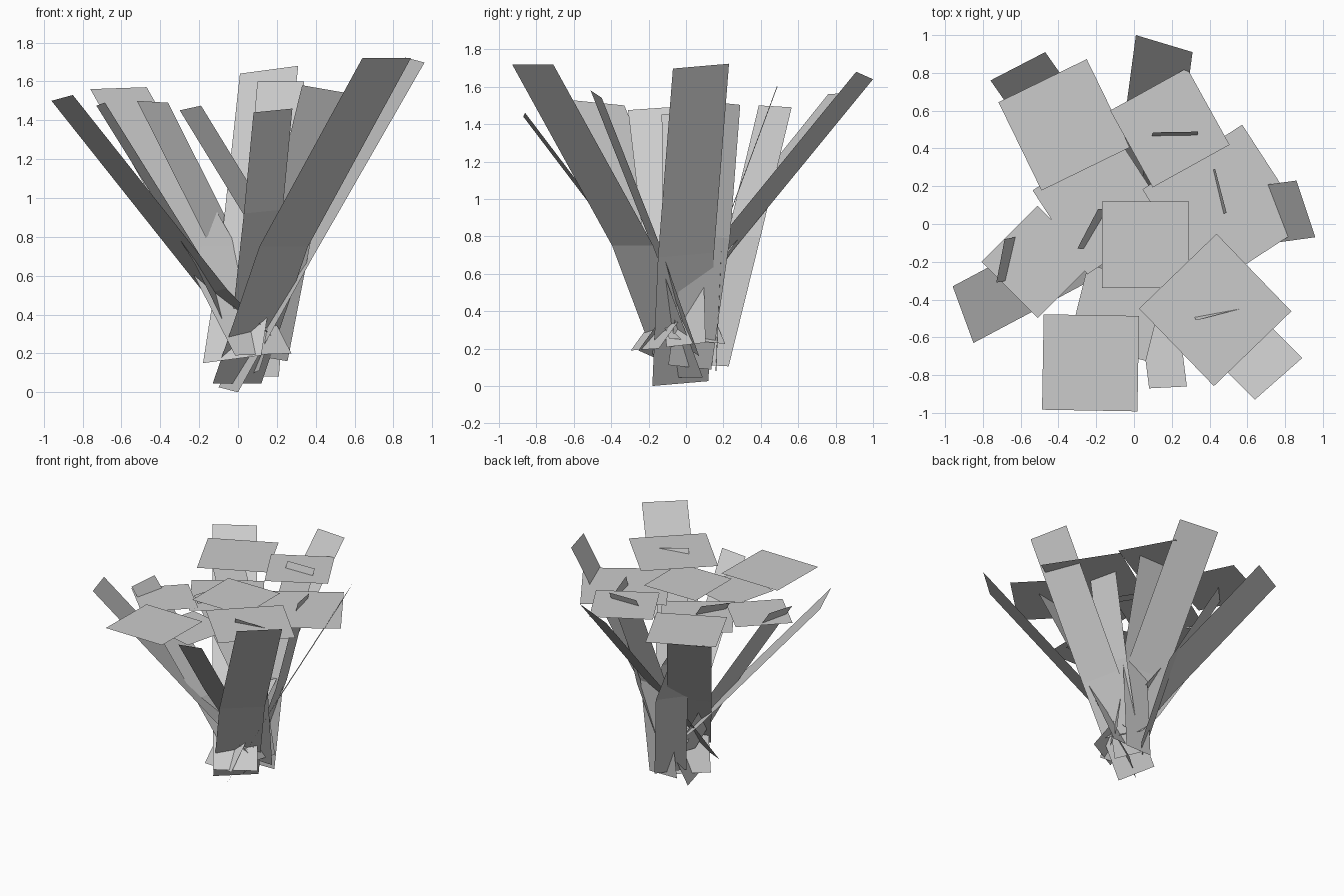
import bpy
import math
from mathutils import Vector, Matrix

cube = bpy.data.objects.get("Cube")
if cube:
    bpy.data.objects.remove(cube, do_unlink=True)

# One plain grey for the whole plant
grey = bpy.data.materials.new("plain_grey")
colour = (0.6, 0.6, 0.6, 1)
grey.diffuse_color = colour
grey.use_nodes = True
grey.node_tree.nodes["Principled BSDF"].inputs["Base Color"].default_value = colour


def add_mesh(name, verts, faces):
    mesh = bpy.data.meshes.new(name)
    mesh.from_pydata(verts, [], faces)
    mesh.materials.append(grey)
    obj = bpy.data.objects.new(name, mesh)
    bpy.context.scene.collection.objects.link(obj)
    return obj


def leaf(name, base, bend, tip, half):
    """Flat strip through the given centres; half is the vector to one edge."""
    half = Vector(half)
    verts = []
    for centre in (base, bend, tip):
        verts += [Vector(centre) - half, Vector(centre) + half]
    faces = [(i, i + 1, i + 3, i + 2) for i in (0, 2)]
    return add_mesh(name, verts, faces)


def flower_card(name, centre, side, angle):
    """Level square card, turned about its centre."""
    turn = Matrix.Rotation(math.radians(angle), 3, "Z")
    corners = ((-1, -1), (1, -1), (1, 1), (-1, 1))
    verts = [Vector(centre) + turn @ Vector((x, y, 0)) * side / 2 for x, y in corners]
    return add_mesh(name, verts, [(0, 1, 2, 3)])


# Outer leaves, crossing each other at the foot
leaf("front_left_leaf", base=(-.005, -.02, .045), bend=(.235, -.285, .75),
     tip=(.765, -.82, 1.72), half=(.125, .11, 0))
leaf("front_leaf", base=(.06, .07, .29), bend=(.13, -.47, .93),
     tip=(.18, -.865, 1.45), half=(.1, .005, .01))
leaf("right_leaf", base=(.15, .06, .24), bend=(-.115, -.06, .52),
     tip=(-.905, -.48, 1.515), half=(.055, -.15, .015))
leaf("left_leaf", base=(-.05, -.03, .013), bend=(.33, 0, .7),
     tip=(.91, .08, 1.71), half=(-.05, .15, .013))
leaf("back_right_leaf", base=(.13, -.22, .195), bend=(-.155, .18, .75),
     tip=(-.615, .835, 1.565), half=(.145, .075, .005))
leaf("back_leaf", base=(-.03, -.21, .17), bend=(.06, .21, .75),
     tip=(.16, .955, 1.66), half=(.15, -.045, .02))

# Inner stems that carry the flower cards
leaf("front_left_stem", base=(.14, .04, .18), bend=(.26, -.18, .8),
     tip=(.445, -.48, 1.56), half=(.115, .03, -.02))
leaf("right_stem", base=(.02, 0, .22), bend=(-.2, -.1, .67),
     tip=(-.707, -.195, 1.483), half=(.022, .115, .008))
leaf("middle_stem", base=(.2, 0, .22), bend=(.1, -.02, .9),
     tip=(-.245, -.025, 1.463), half=(.055, .105, .012))
leaf("left_stem", base=(.08, .02, .1), bend=(.3, .12, .8),
     tip=(.46, .175, 1.515), half=(-.03, .115, -.012))
leaf("back_right_stem", base=(.04, .14, .11), bend=(-.09, .31, .8),
     tip=(-.44, .477, 1.495), half=(.08, .088, -.005))
leaf("back_stem", base=(.09, .16, .08), bend=(.15, .19, .8),
     tip=(.22, .487, 1.6), half=(.12, .002, 0))

# Level flower cards
flower_card("back_right_flower", centre=(-.37, .525, 1.505), side=.52, angle=26)
flower_card("back_flower", centre=(.19, .51, 1.55), side=.465, angle=29)
flower_card("left_flower", centre=(.48, .09, 1.46), side=.63, angle=33)
flower_card("front_left_flower", centre=(.43, -.455, 1.54), side=.57, angle=44)
flower_card("middle_flower", centre=(.06, -.11, 1.53), side=.46, angle=0)
flower_card("front_right_flower", centre=(-.23, -.735, 1.465), side=.505, angle=-1)
flower_card("right_flower", centre=(-.51, -.2, 1.4), side=.42, angle=45)
flower_card("inner_flower", centre=(-.17, .1, 1.395), side=.53, angle=33)
flower_card("front_flower", centre=(-.09, -.47, 1.375), side=.42, angle=-14)
